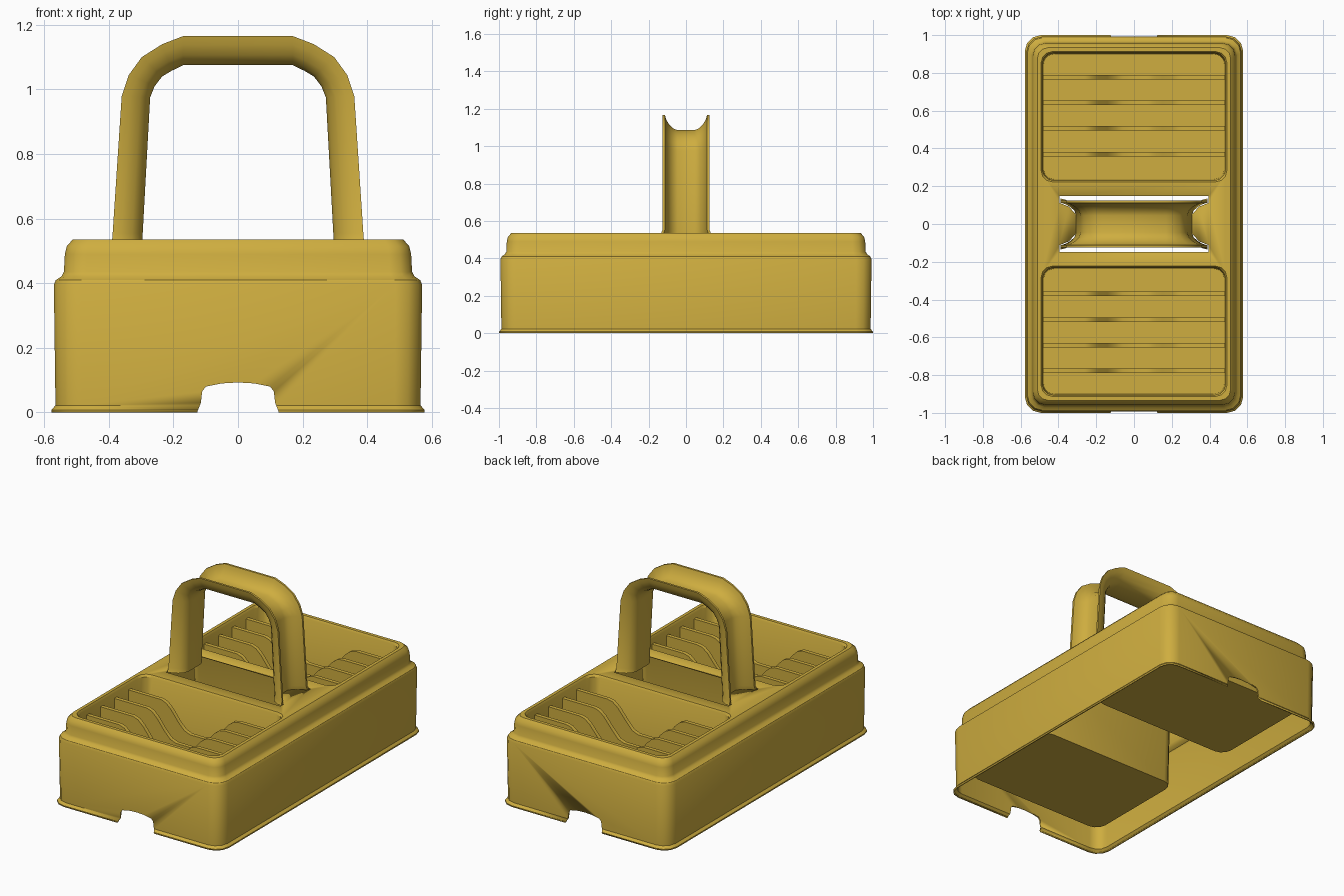
import bpy, bmesh, math

if "Cube" in bpy.data.objects:
    bpy.data.objects.remove(bpy.data.objects["Cube"])

gold = bpy.data.materials.new("golden_plastic")
gold.diffuse_color = (0.62, 0.42, 0.05, 1)
gold.use_nodes = True
gold.node_tree.nodes["Principled BSDF"].inputs["Base Color"].default_value = gold.diffuse_color


def finish(name, bm, angle=32):
    me = bpy.data.meshes.new(name)
    bm.to_mesh(me)
    bm.free()
    ob = bpy.data.objects.new(name, me)
    bpy.context.collection.objects.link(ob)
    me.materials.append(gold)
    bpy.ops.object.select_all(action='DESELECT')
    ob.select_set(True)
    bpy.context.view_layer.objects.active = ob
    bpy.ops.object.shade_smooth_by_angle(angle=math.radians(angle))
    return ob


def rounded_rect(hx, hy, r, cy=0, seg=3):
    pts = []
    for i, (sx, sy) in enumerate([(1, 1), (-1, 1), (-1, -1), (1, -1)]):
        for k in range(seg + 1):
            a = math.pi / 2 * (i + k / seg)
            pts.append((sx * (hx - r) + r * math.cos(a),
                        cy + sy * (hy - r) + r * math.sin(a)))
    return pts


def ring(bm, pts, z):
    return [bm.verts.new((x, y, z)) for x, y in pts]


def bridge(bm, a, b):
    n = len(a)
    for i in range(n):
        bm.faces.new((a[i], a[(i + 1) % n], b[(i + 1) % n], b[i]))


def loop_edges(bm, vs):
    out = []
    for i in range(len(vs)):
        a, b = vs[i - 1], vs[i]
        out.append(bm.edges.get((a, b)) or bm.edges.new((a, b)))
    return out


TOP, FLOOR = 0.535, 0.115

# Tray shell: stepped outer wall (inset, height), open underneath
bm = bmesh.new()
profile = [(0, 0), (0, .008), (.013, .022), (.008, .395), (.014, .41),
           (.032, .422), (.039, .435), (.042, .49), (.048, .515), (.066, TOP)]
rings = [ring(bm, rounded_rect(.578 - d, 1 - d, .085 - .4 * d), z) for d, z in profile]
for a, b in zip(rings, rings[1:]):
    bridge(bm, a, b)
edges = loop_edges(bm, rings[-1])

# Two sunken pockets with rounded corners
for s in (-1, 1):
    levels = [(0, TOP), (.007, .522), (.012, FLOOR)]
    pr = [ring(bm, rounded_rect(.492 - d, .345 - d, .06, s * .568), z) for d, z in levels]
    for a, b in zip(pr, pr[1:]):
        bridge(bm, a, b)
    bm.faces.new(pr[-1])
    edges += loop_edges(bm, pr[0])

# Opening between the handle legs, with tongues that fill the leg channels
half = [(.395, -.148), (.395, -.112), (.345, -.092), (.306, -.05)]
right = half + [(x, -y) for x, y in reversed(half)]
hole = right + [(-x, -y) for x, y in right]
edges += loop_edges(bm, ring(bm, hole, TOP))
bmesh.ops.triangle_fill(bm, use_beauty=True, use_dissolve=False, edges=edges)
bmesh.ops.recalc_face_normals(bm, faces=bm.faces)
bm.normal_update()
deck = max(bm.faces, key=lambda f: f.calc_center_median().z)
if deck.normal.z < 0:
    bmesh.ops.reverse_faces(bm, faces=bm.faces)
tray = finish("tray_shell", bm)
sol = tray.modifiers.new("wall", 'SOLIDIFY')
sol.thickness = 0.01
sol.offset = -1

# Finger notches cut through both end walls
bm = bmesh.new()
side = [(.125, -.05), (.125, .005), (.115, .03), (.111, .065), (.1, .08), (.05, .09)]
outline = side + [(0, .093)] + [(-x, z) for x, z in reversed(side)]
fr, bk = [[bm.verts.new((x, y, z)) for x, z in outline] for y in (-1.1, 1.1)]
bridge(bm, fr, bk)
bm.faces.new(fr)
bm.faces.new(bk)
bmesh.ops.recalc_face_normals(bm, faces=bm.faces)
cutter = finish("notch_cutter", bm)
cutter.hide_render = True
cutter.display_type = 'WIRE'
cut = tray.modifiers.new("notches", 'BOOLEAN')
cut.operation = 'DIFFERENCE'
cut.solver = 'EXACT'
cut.object = cutter
cutter.hide_set(True)

# Divider ribs with a dipped top edge
dip = [(-.482, .49), (-.26, .49), (-.225, .478), (-.19, .445), (-.14, .38), (-.1, .34),
       (-.06, .325), (.06, .325), (.1, .34), (.15, .395), (.2, .455), (.235, .482),
       (.27, .49), (.482, .49)]
for s, place in ((-1, "front"), (1, "back")):
    for i, y in enumerate((.37, .508, .643, .778)):
        bm = bmesh.new()
        out = [(-.482, FLOOR)] + dip + [(.482, FLOOR)]
        a, b = [[bm.verts.new((x, s * y + t, z)) for x, z in out] for t in (-.012, .012)]
        bridge(bm, a, b)
        bm.faces.new(a)
        bm.faces.new(b)
        bmesh.ops.recalc_face_normals(bm, faces=bm.faces)
        finish(f"{place}_divider_{i + 1}", bm)

# Carry handle: channel section open to the outside, swept over an arch
outer = [(.39, .53), (.388, .555), (.36, .98), (.338, 1.045), (.298, 1.1), (.235, 1.14), (.17, 1.165)]
inner = [(.296, .53), (.295, .555), (.272, .975), (.258, 1.01), (.235, 1.04), (.205, 1.058), (.17, 1.075)]
path = list(zip(outer, inner))
path += [((-a[0], a[1]), (-b[0], b[1])) for a, b in reversed(path)]
chan = [(.125, 0), (.112, 0), (.106, .25), (.09, .55), (.07, .78), (.045, .89)]   # (y, depth)
under = [(-.05, 1), (-.08, .9), (-.103, .65), (-.119, .3)]
section = chan + [(-y, t) for y, t in reversed(chan)]
section += [(y, t) for y, t in reversed(under)] + [(-y, t) for y, t in under]
bm = bmesh.new()
prev = None
for i, (o, n) in enumerate(path):
    k = 1.08 if i in (0, len(path) - 1) else 1      # small flare at the feet
    cur = [bm.verts.new((o[0] + (n[0] - o[0]) * t, y * k, o[1] + (n[1] - o[1]) * t))
           for y, t in section]
    if prev:
        bridge(bm, prev, cur)
    else:
        bm.faces.new(cur)
    prev = cur
bm.faces.new(prev)
bmesh.ops.recalc_face_normals(bm, faces=bm.faces)
finish("carry_handle", bm, 40)
